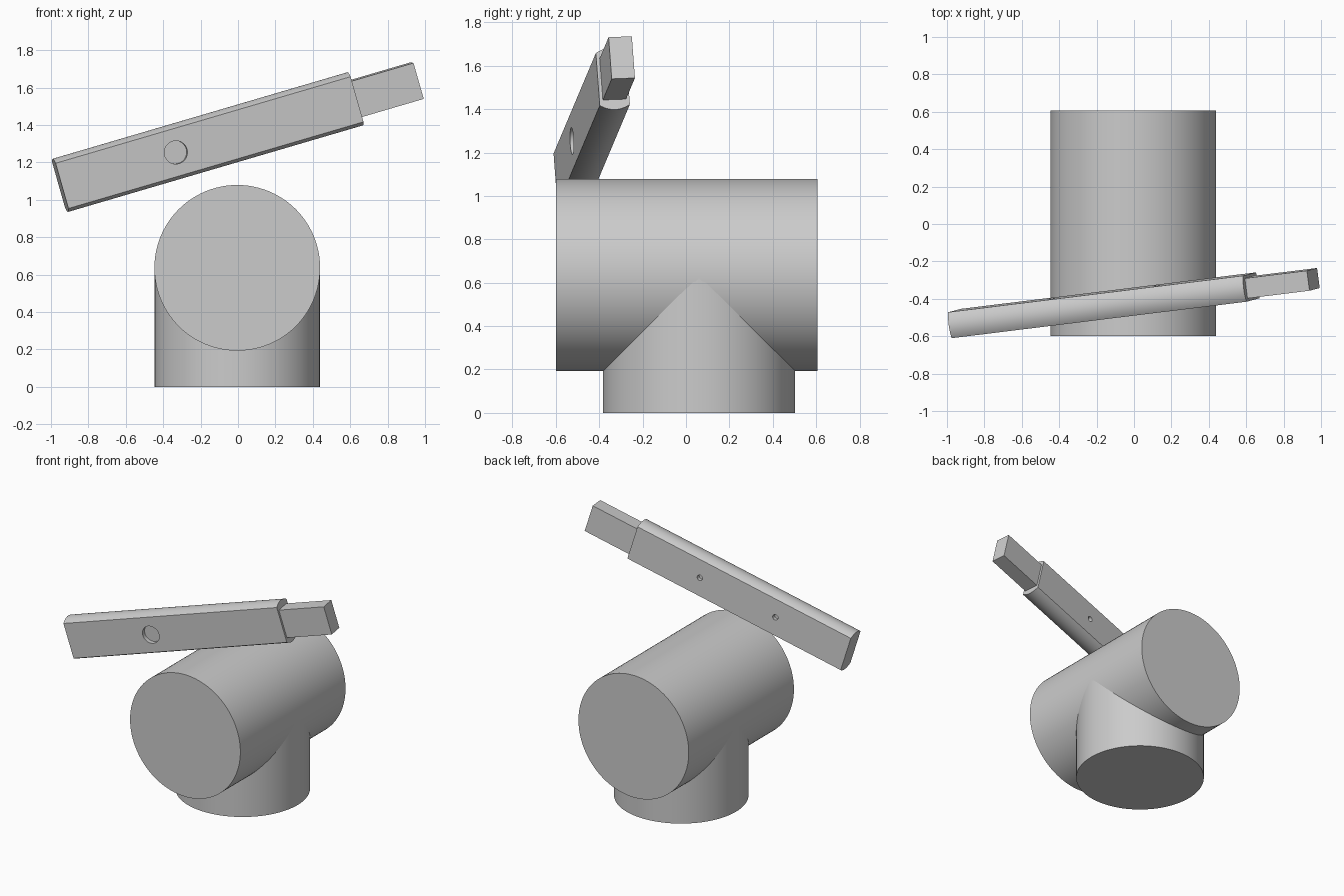
import bpy, bmesh, math
from mathutils import Vector, Matrix

cube = bpy.data.objects.get("Cube")
if cube:
    bpy.data.objects.remove(cube, do_unlink=True)

grey = bpy.data.materials.new("plain grey")
grey.use_nodes = True
colour = (0.6, 0.6, 0.6, 1)
grey.diffuse_color = colour
grey.node_tree.nodes["Principled BSDF"].inputs["Base Color"].default_value = colour


def finish(name, bm, matrix=Matrix()):
    bmesh.ops.recalc_face_normals(bm, faces=bm.faces[:])
    mesh = bpy.data.meshes.new(name)
    bm.to_mesh(mesh)
    bm.free()
    mesh.transform(matrix)
    mesh.materials.append(grey)
    obj = bpy.data.objects.new(name, mesh)
    bpy.context.collection.objects.link(obj)
    return obj


def smooth(obj):
    bpy.ops.object.select_all(action='DESELECT')
    bpy.context.view_layer.objects.active = obj
    obj.select_set(True)
    bpy.ops.object.shade_smooth_by_angle(angle=math.radians(20))


def cylinder(name, start, end, radius, segments=96):
    """Capped cylinder between two points."""
    start, end = Vector(start), Vector(end)
    axis = end - start
    bm = bmesh.new()
    bmesh.ops.create_cone(bm, cap_ends=True, segments=segments, radius1=radius,
                          radius2=radius, depth=axis.length)
    turn = axis.to_track_quat('Z', 'Y').to_matrix().to_4x4()
    return finish(name, bm, Matrix.Translation((start + end) / 2) @ turn)


# Pipe tee: a level barrel on an upright stem of the same radius
R, AXIS_X, AXIS_Z = 0.443, -0.004, 0.636
smooth(cylinder("barrel", (AXIS_X, -0.6, AXIS_Z), (AXIS_X, 0.607, AXIS_Z), R))
smooth(cylinder("stem", (AXIS_X, 0.06, 0), (AXIS_X, 0.06, AXIS_Z - 0.005), R - 0.0005))

# Frame of the tilted bar: local x along it, y through its thickness, z up its height
low_end, high_end = Vector((-0.95, -0.532, 1.077)), Vector((0.627, -0.337, 1.54))
along = (high_end - low_end).normalized()
through = Vector((0, 1, 0.075))
through = (through - along * through.dot(along)).normalized()
up = along.cross(through)
frame = Matrix((along, through, up)).transposed().to_4x4()
frame.translation = low_end
length = (high_end - low_end).length

# Sleeve: flat sides, gently arched top and bottom
HALF_T, HALF_H, RISE = 0.07, 0.148, 0.022
bm = bmesh.new()
ring = []
for side in (1, -1):
    for i in range(17):
        t = 1 - i / 8
        ring.append(bm.verts.new((0, side * HALF_T * t, side * (HALF_H - RISE * t * t))))
face = bm.faces.new(ring)
ext = bmesh.ops.extrude_face_region(bm, geom=[face])
bmesh.ops.translate(bm, vec=(length, 0, 0),
                    verts=[g for g in ext["geom"] if isinstance(g, bmesh.types.BMVert)])
sleeve = finish("bar_sleeve", bm, frame)


# Blind round holes in the flat sides
def drill(name, x, side, radius, depth):
    tool = cylinder(name, frame @ Vector((x, side * (HALF_T - depth), 0)),
                    frame @ Vector((x, side * (HALF_T + 0.05), 0)), radius, 48)
    tool.hide_render = True
    cut = sleeve.modifiers.new(name, 'BOOLEAN')
    cut.operation = 'DIFFERENCE'
    cut.solver = 'EXACT'
    cut.object = tool
    bpy.context.view_layer.objects.active = sleeve
    bpy.ops.object.modifier_apply(modifier=name)
    bpy.data.objects.remove(tool, do_unlink=True)


drill("front_hole", length * 0.386, -1, 0.062, 0.03)
for n, part in enumerate((0.33, 0.684)):
    drill(f"back_hole_{n}", length * part, 1, 0.02, 0.03)
smooth(sleeve)

# Square-cut tang sticking out of the high end
TANG = 0.348
bm = bmesh.new()
bmesh.ops.create_cube(bm, size=1)
bmesh.ops.scale(bm, vec=(TANG + 0.04, 0.108, 0.2), verts=bm.verts)
bmesh.ops.translate(bm, vec=(length + TANG / 2 - 0.02, 0, 0), verts=bm.verts)
finish("bar_tang", bm, frame)
